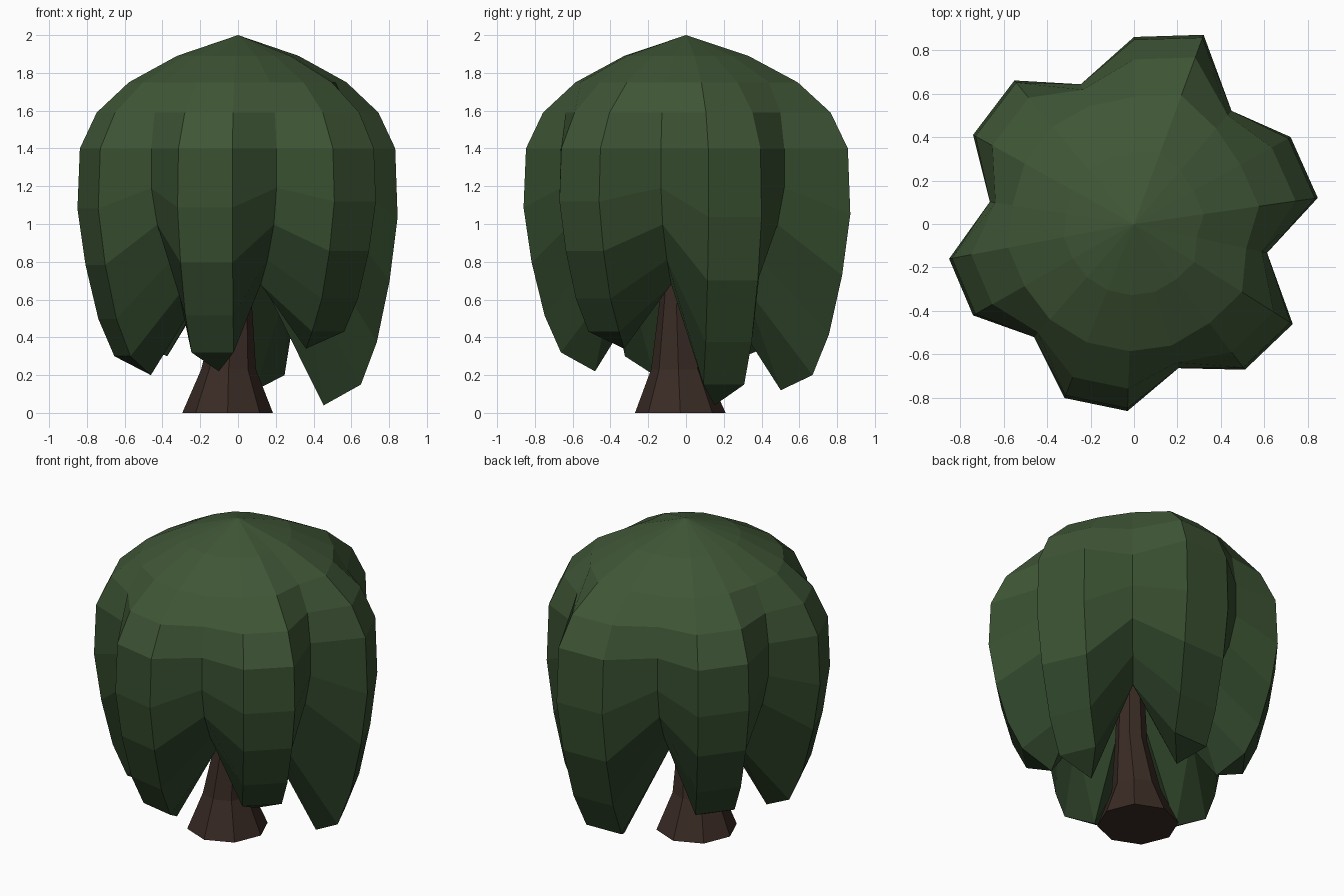
import bpy, bmesh, math
from mathutils import Vector

if "Cube" in bpy.data.objects:
    bpy.data.objects.remove(bpy.data.objects["Cube"])


def material(name, rgb):
    m = bpy.data.materials.new(name)
    m.diffuse_color = (*rgb, 1)
    m.use_nodes = True
    m.node_tree.nodes["Principled BSDF"].inputs["Base Color"].default_value = m.diffuse_color
    return m


def finish(bm, name, mats):
    bmesh.ops.recalc_face_normals(bm, faces=bm.faces)
    me = bpy.data.meshes.new(name)
    bm.to_mesh(me)
    bm.free()
    for m in mats:
        me.materials.append(m)
    ob = bpy.data.objects.new(name, me)
    bpy.context.collection.objects.link(ob)


# Each hanging lobe: two outer ridge points, following valley point, hem height, tip height
LOBES = [
    ((-.32, -.80), (-.03, -.86), (.20, -.65), .32, .22),
    ((.51, -.67), (.73, -.46), (.60, -.13), .43, .34),
    ((.845, .12), (.72, .40), (.44, .51), .15, .04),
    ((.32, .87), (0, .86), (-.24, .63), .20, .12),
    ((-.55, .66), (-.74, .41), (-.65, .10), .38, .30),
    ((-.85, -.16), (-.74, -.42), (-.45, -.51), .30, .20),
]
# Vertical profile: dome heights, then fractions of the drop from 1.4 to the hem
DOME_Z = [1.89, 1.75, 1.59, 1.40]
DROP = [.29, .56, .82, 1]
RIDGE = [.38, .68, .88, .985, 1, .95, .87, .77]
VALLEY = [.48, .86, .98, 1.02, 1.02, .95, .78, .60]
VALLEY_END = .68


def column(bm, xy, scales, end):
    zs = DOME_Z + [1.4 - f * (1.4 - end) for f in DROP]
    return [bm.verts.new((xy[0] * s, xy[1] * s, z)) for s, z in zip(scales, zs)]


# Canopy: columns around the dome
bm = bmesh.new()
cols = []
for p1, p2, v, hem, tip in LOBES:
    cols += [column(bm, p1, RIDGE, hem), column(bm, p2, RIDGE, hem),
             column(bm, v, VALLEY, VALLEY_END)]
apex = bm.verts.new((0, 0, 2))
n = len(cols)
for i in range(n):
    a, b = cols[i], cols[(i + 1) % n]
    bm.faces.new((apex, a[0], b[0]))
    for r in range(7):
        f = bm.faces.new((a[r], a[r + 1], b[r + 1], b[r]))
        f.material_index = 0 if r < 3 else (1 if r < 5 else 2)

# Lobe undersides: each closes to one low inner tip, then rises to a hollow centre
hollow = bm.verts.new((0, -.03, .95))
for k, (p1, p2, v, hem, tip) in enumerate(LOBES):
    mid = (Vector(p1) + Vector(p2)) * .29
    t = bm.verts.new((mid.x, mid.y, tip))
    rim = [cols[(3 * k + j) % n][7] for j in (-1, 0, 1, 2)]
    for a, b in zip(rim, rim[1:]):
        bm.faces.new((a, b, t)).material_index = 2
    for a, b in ((rim[3], hollow), (hollow, rim[0])):
        bm.faces.new((a, b, t)).material_index = 2
finish(bm, "canopy", [material("leaf_top", (.050, .094, .037)),
                      material("leaf_middle", (.040, .080, .030)),
                      material("leaf_low", (.027, .056, .022))])

# Trunk: flared stem
SIDES = 8
bm = bmesh.new()
rings = []
for x, y, z, r in [(-.055, -.03, 0, .24), (-.05, -.04, .23, .145),
                   (-.02, -.05, .55, .095), (0, -.03, 1.0, .075)]:
    rings.append([bm.verts.new((x + r * math.cos(i * math.tau / SIDES),
                                y + r * math.sin(i * math.tau / SIDES), z))
                  for i in range(SIDES)])
for a, b in zip(rings, rings[1:]):
    for i in range(SIDES):
        j = (i + 1) % SIDES
        bm.faces.new((a[i], a[j], b[j], b[i]))
bm.faces.new(rings[0])
bm.faces.new(rings[-1])
finish(bm, "trunk", [material("bark", (.042, .024, .018))])
